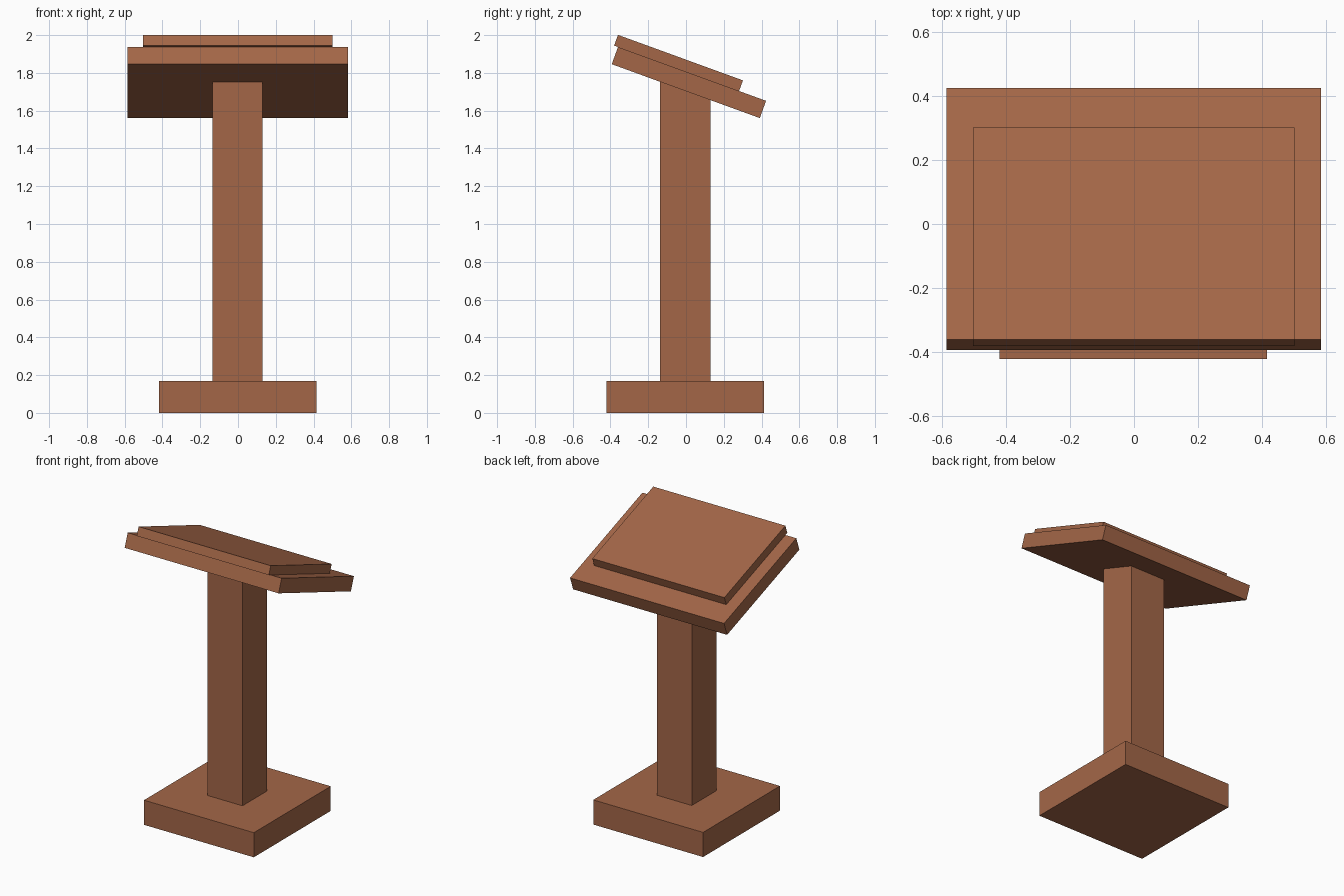
import bpy
import math
from mathutils import Vector, Matrix

if "Cube" in bpy.data.objects:
    bpy.data.objects.remove(bpy.data.objects["Cube"])

wood = bpy.data.materials.new("brown wood")
wood.diffuse_color = (0.37, 0.134, 0.064, 1)
wood.use_nodes = True
wood.node_tree.nodes["Principled BSDF"].inputs["Base Color"].default_value = wood.diffuse_color


def box(name, size, centre, tilt=0.0):
    """Box of a given size, tilted about the x axis."""
    bpy.ops.mesh.primitive_cube_add(size=1)
    ob = bpy.context.object
    ob.name = name
    ob.data.transform(Matrix.Diagonal((*size, 1)))
    ob.location = centre
    ob.rotation_euler.x = tilt
    ob.data.materials.append(wood)
    return ob


TILT = math.radians(-20)

# Square foot and post; the post top ends hidden inside the sloping board
box("base", (0.834, 0.834, 0.169), (-0.002, -0.004, 0.0845))
box("post", (0.265, 0.267, 1.605), (-0.002, -0.004, 0.9525))

# Sloping board, high at the front and low at the back
board_centre = Vector((-0.001, 0.0153, 1.749))
box("reading_board", (1.169, 0.834, 0.097), board_centre, TILT)

# Thinner top panel lying on the board and overhanging its front edge
offset = Matrix.Rotation(TILT, 3, 'X') @ Vector((0, -0.087, 0.0785))
box("top_panel", (1.003, 0.704, 0.06), board_centre + offset, TILT)
